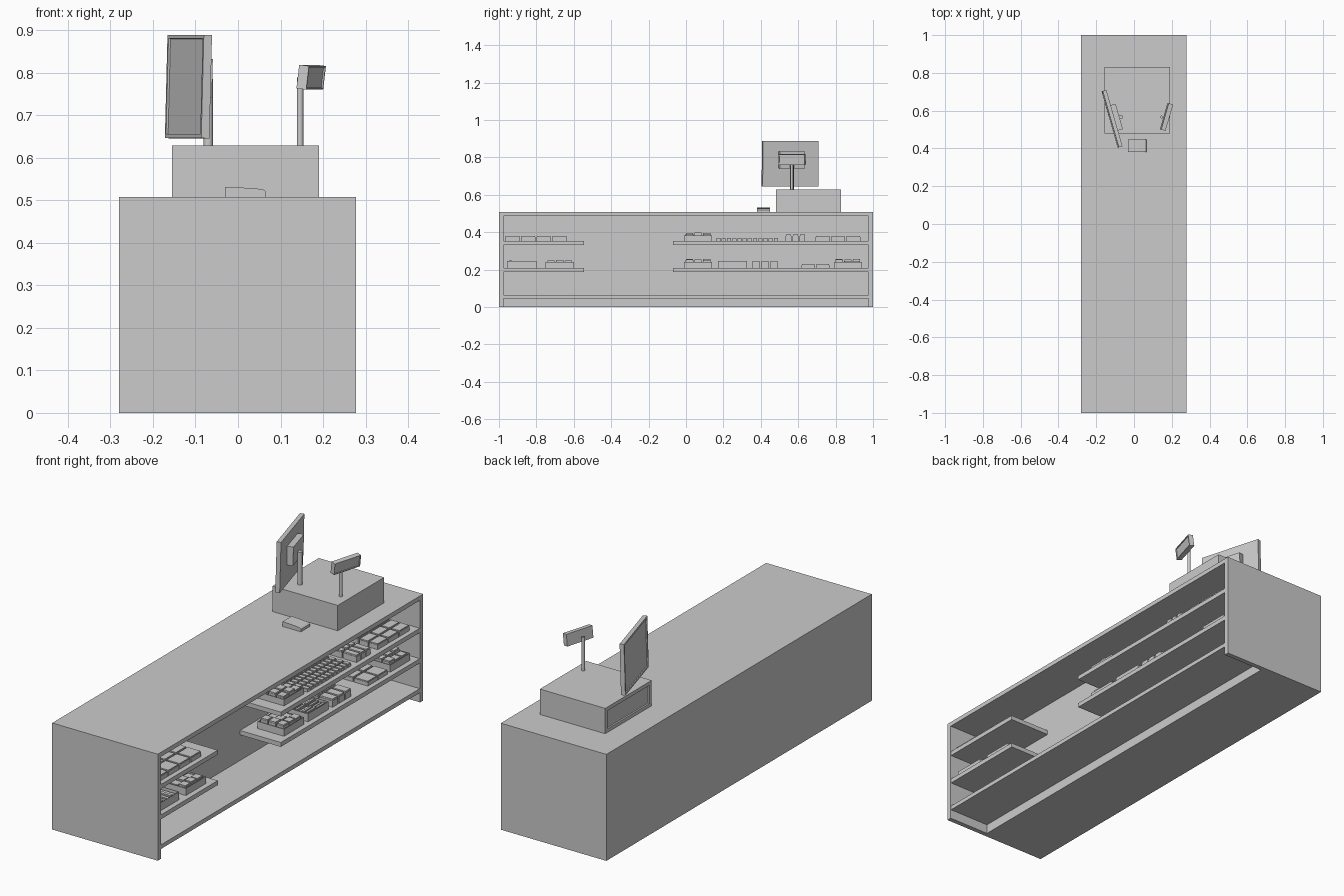
import bpy, bmesh, math, random
from mathutils import Matrix, Vector

if "Cube" in bpy.data.objects:
    bpy.data.objects.remove(bpy.data.objects["Cube"])

random.seed(4)


def add_box(bm, x0, x1, y0, y1, z0, z1):
    m = Matrix.Translation(((x0 + x1) / 2, (y0 + y1) / 2, (z0 + z1) / 2))
    m = m @ Matrix.Diagonal((x1 - x0, y1 - y0, z1 - z0, 1))
    return bmesh.ops.create_cube(bm, size=1, matrix=m)["verts"]


def recess(bm, normal, margin, depth):
    """Inset the face pointing along normal and sink it."""
    bm.normal_update()
    n = Vector(normal)
    face = max(bm.faces, key=lambda f: f.normal.dot(n))
    bmesh.ops.inset_region(bm, faces=[face], thickness=margin)
    inner = bmesh.ops.extrude_face_region(bm, geom=[face])
    bmesh.ops.translate(bm, vec=-n * depth,
                        verts=[v for v in inner["geom"] if isinstance(v, bmesh.types.BMVert)])
    if face.is_valid:
        bmesh.ops.delete(bm, geom=[face], context="FACES")


def finish(name, bm, loc=(0, 0, 0), rot=(0, 0, 0)):
    me = bpy.data.meshes.new(name)
    bmesh.ops.recalc_face_normals(bm, faces=bm.faces)
    bm.to_mesh(me)
    bm.free()
    ob = bpy.data.objects.new(name, me)
    ob.location = loc
    ob.rotation_euler = [math.radians(a) for a in rot]
    bpy.context.collection.objects.link(ob)
    return ob


def box(name, x0, x1, y0, y1, z0, z1):
    bm = bmesh.new()
    add_box(bm, x0, x1, y0, y1, z0, z1)
    return finish(name, bm)


def panel(name, size, loc, rot=(0, 0, 0), normal=None, margin=0.01, depth=0.005):
    bm = bmesh.new()
    sx, sy, sz = (s / 2 for s in size)
    add_box(bm, -sx, sx, -sy, sy, -sz, sz)
    if normal:
        recess(bm, normal, margin, depth)
    return finish(name, bm, loc, rot)


def pole(name, x, y, z0, z1, r):
    bm = bmesh.new()
    bmesh.ops.create_cone(bm, cap_ends=True, segments=16, radius1=r, radius2=r, depth=z1 - z0)
    ob = finish(name, bm, (x, y, (z0 + z1) / 2))
    for p in ob.data.polygons:
        p.use_smooth = len(p.vertices) == 4


def goods(name, y0, y1, z, h, ny, nx, x0=0.10, x1=0.255, gap=0.006, jitter=0.0):
    """Rows of small boxes, each with a narrower lid."""
    bm = bmesh.new()
    dy, dx = (y1 - y0) / ny, (x1 - x0) / nx
    for i in range(ny):
        for j in range(nx):
            t = h - random.uniform(0, jitter)
            a, b = x0 + j * dx + gap / 2, y0 + i * dy + gap / 2
            add_box(bm, a, a + dx - gap, b, b + dy - gap, z, z + t * 0.8)
            e = gap / 3
            add_box(bm, a + e, a + dx - gap - e, b + e, b + dy - gap - e, z + t * 0.8, z + t)
    finish(name, bm)


def tray(name, y0, y1, z, h, item_h, ny, nx, x0=0.11, x1=0.25):
    """Open tray filled with items."""
    bm = bmesh.new()
    add_box(bm, x0, x1, y0, y1, z, z + h)
    recess(bm, (0, 0, 1), 0.004, h * 0.6)
    finish(name, bm)
    goods(name + "_items", y0 + 0.006, y1 - 0.006, z + h * 0.4, item_h - h * 0.4, ny, nx,
          x0 + 0.006, x1 - 0.006, 0.005, item_h * 0.3)


# Counter carcass: closed rear body, shelf bay open to +x
box("counter_body", -0.28, 0.06, -0.985, 0.985, 0, 0.50)
box("counter_top", -0.28, 0.277, -0.985, 1, 0.487, 0.508)
box("end_panel_front", -0.28, 0.277, -1, -0.977, 0, 0.508)
box("end_panel_back", -0.28, 0.277, 0.977, 1, 0, 0.49)
box("bottom_shelf", 0.05, 0.275, -0.98, 0.98, 0.045, 0.065)

# Shelves, two levels with a gap in the middle
for level, z in (("lower", 0.187), ("upper", 0.332)):
    box(level + "_shelf_short", 0.05, 0.275, -0.98, -0.545, z, z + 0.021)
    box(level + "_shelf_long", 0.05, 0.275, -0.07, 0.98, z, z + 0.021)

# Upper shelf goods
U, L = 0.353, 0.208
goods("boxes_upper_a", -0.97, -0.635, U, 0.026, 4, 2)
tray("tray_upper", -0.01, 0.14, U, 0.03, 0.046, 3, 3)
goods("packets_upper", 0.16, 0.495, U, 0.016, 12, 4, gap=0.005)
goods("cartons_upper", 0.53, 0.64, U, 0.034, 3, 2)
goods("boxes_upper_b", 0.69, 0.935, U, 0.027, 3, 3)

# Lower shelf goods
tray("tray_lower_a", -0.957, -0.80, L, 0.038, 0.040, 6, 1)
tray("tray_lower_b", -0.75, -0.60, L, 0.034, 0.044, 3, 3)
tray("tray_lower_c", -0.01, 0.14, L, 0.034, 0.05, 3, 3)
tray("tray_lower_d", 0.17, 0.325, L, 0.038, 0.040, 2, 7)
goods("boxes_lower_a", 0.35, 0.495, L, 0.038, 3, 2)
goods("boxes_lower_b", 0.615, 0.77, L, 0.022, 2, 2)
tray("tray_lower_e", 0.79, 0.94, L, 0.034, 0.05, 3, 3)

# Till base with recessed drawer front
panel("till_base", (0.345, 0.35, 0.122), (0.0175, 0.655, 0.568),
      normal=(-1, 0, 0), margin=0.025, depth=0.008)

# Operator monitor, mount and pole
panel("monitor", (0.02, 0.31, 0.243), (-0.1165, 0.557, 0.767), (0, 1.5, 16), (-1, 0, 0), 0.013, 0.005)
panel("monitor_mount", (0.03, 0.14, 0.09), (-0.094, 0.565, 0.787), (0, 1.5, 16))
pole("monitor_pole", -0.07, 0.566, 0.625, 0.785, 0.011)

# Customer display and pole
panel("customer_display", (0.024, 0.145, 0.056), (0.172, 0.567, 0.789), (0, 7, -16), (1, 0, 0), 0.006, 0.004)
pole("display_pole", 0.146, 0.566, 0.625, 0.788, 0.0075)

# Hand device on the counter: side profile extruded along y
bm = bmesh.new()
profile = [(-0.031, 0.508), (0.066, 0.508), (0.066, 0.52), (0.058, 0.526), (0.02, 0.529), (-0.031, 0.531)]
face = bm.faces.new([bm.verts.new((x, 0.38, z)) for x, z in profile])
ext = bmesh.ops.extrude_face_region(bm, geom=[face])
bmesh.ops.translate(bm, vec=(0, 0.068, 0),
                    verts=[v for v in ext["geom"] if isinstance(v, bmesh.types.BMVert)])
finish("hand_device", bm)
